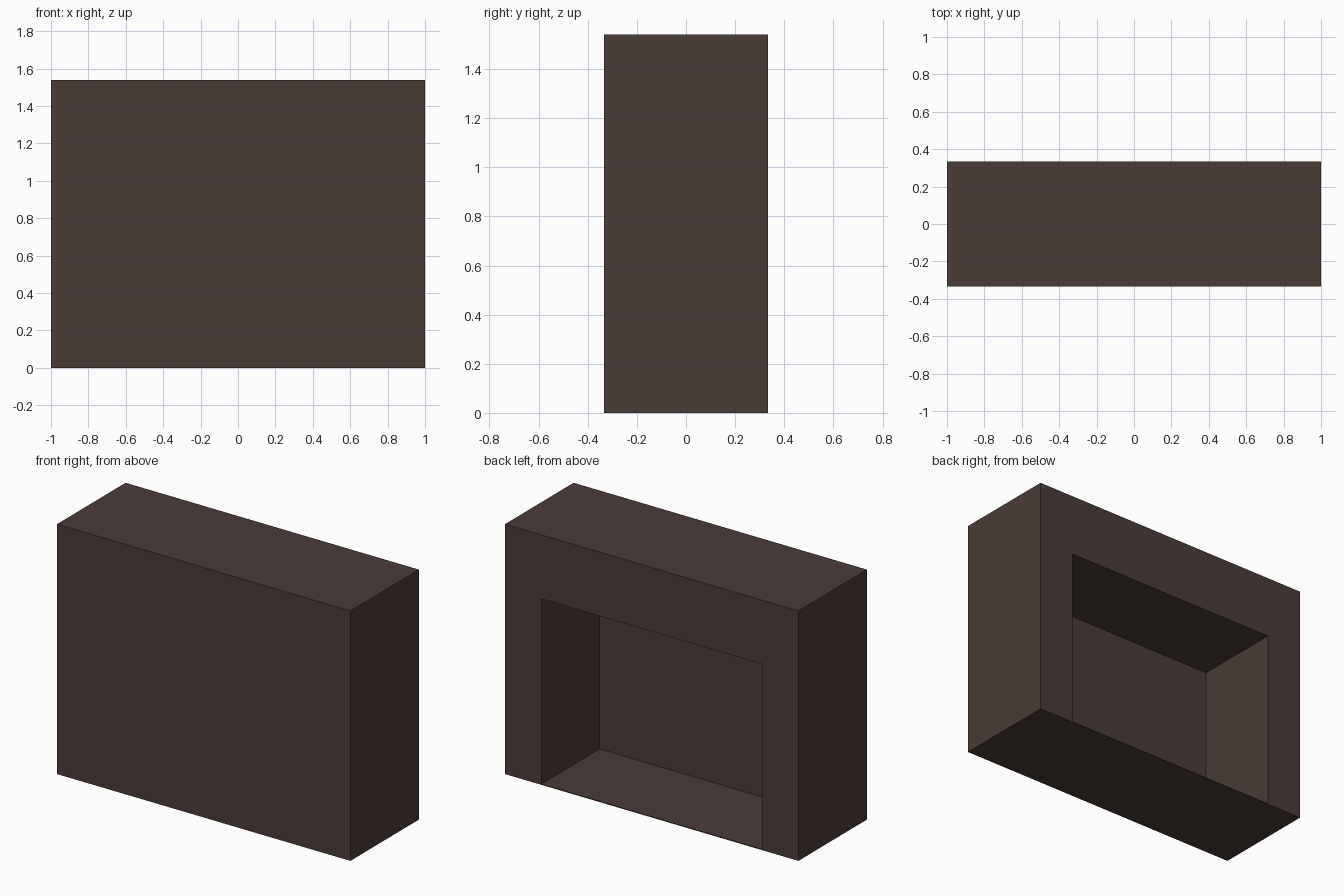
import bpy

if "Cube" in bpy.data.objects:
    bpy.data.objects.remove(bpy.data.objects["Cube"])

W, D, H = 2.0, 0.667, 1.54      # overall size
OPEN_W, OPEN_TOP = 1.504, 1.146  # recess opening
FRONT_WALL, FLOOR = 0.1, 0.005   # panel thicknesses


def box(name, lo, hi):
    """Axis-aligned box between two corners."""
    centre = [(a + b) / 2 for a, b in zip(lo, hi)]
    bpy.ops.mesh.primitive_cube_add(size=1, location=centre)
    ob = bpy.context.object
    ob.name = name
    ob.scale = [b - a for a, b in zip(lo, hi)]
    bpy.ops.object.transform_apply(location=True, rotation=False, scale=True)
    return ob


# Solid block with a plain front
body = box("cabinet_body", (-W / 2, -D / 2, 0), (W / 2, D / 2, H))

# Recess in the back, reaching down to a thin floor
cutter = box("recess_cutter",
             (-OPEN_W / 2, -D / 2 + FRONT_WALL, FLOOR),
             (OPEN_W / 2, D / 2 + 0.2, OPEN_TOP))
cutter.hide_render = True

cut = body.modifiers.new("recess", 'BOOLEAN')
cut.operation = 'DIFFERENCE'
cut.solver = 'EXACT'
cut.object = cutter
bpy.context.view_layer.objects.active = body
bpy.ops.object.modifier_apply(modifier=cut.name)
bpy.data.objects.remove(cutter)

# Dark brown finish
mat = bpy.data.materials.new("dark_brown")
mat.diffuse_color = (0.07, 0.045, 0.039, 1)
mat.use_nodes = True
mat.node_tree.nodes["Principled BSDF"].inputs["Base Color"].default_value = mat.diffuse_color
body.data.materials.clear()
body.data.materials.append(mat)
